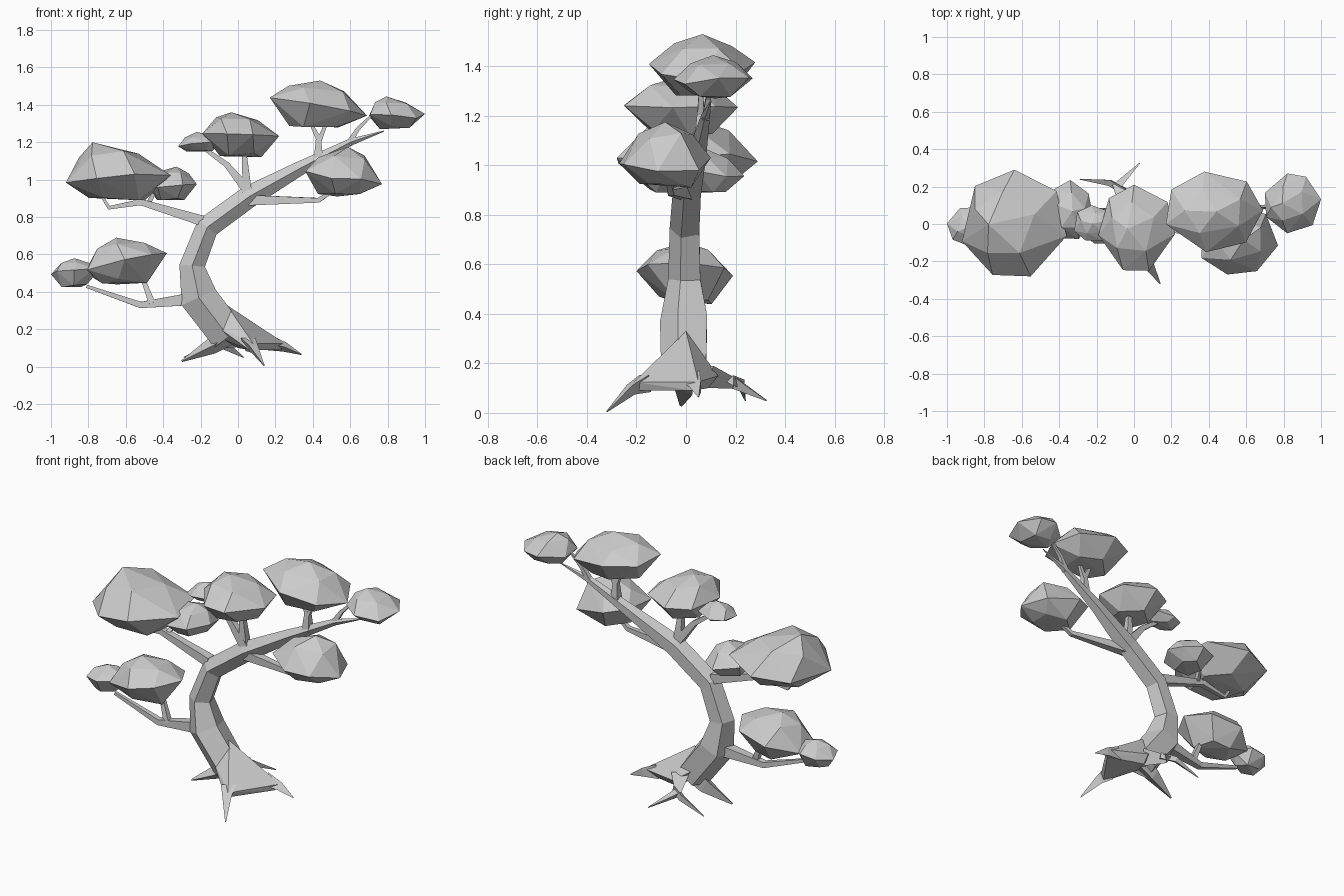
import bpy, bmesh, math, random
from mathutils import Vector

if "Cube" in bpy.data.objects:
    bpy.data.objects.remove(bpy.data.objects["Cube"], do_unlink=True)

# One plain grey for the whole tree
GREY = (0.6, 0.6, 0.6, 1)
mat = bpy.data.materials.new("plain_grey")
mat.use_nodes = True
mat.diffuse_color = GREY
mat.node_tree.nodes["Principled BSDF"].inputs["Base Color"].default_value = GREY


def finish(name, bm):
    bmesh.ops.recalc_face_normals(bm, faces=bm.faces)
    mesh = bpy.data.meshes.new(name)
    bm.to_mesh(mesh)
    bm.free()
    mesh.materials.append(mat)
    bpy.context.collection.objects.link(bpy.data.objects.new(name, mesh))


def hull(name, points):
    bm = bmesh.new()
    for p in points:
        bm.verts.new(p)
    res = bmesh.ops.convex_hull(bm, input=bm.verts)
    loose = {v for v in res["geom_interior"] + res["geom_unused"]
             if isinstance(v, bmesh.types.BMVert)}
    bmesh.ops.delete(bm, geom=list(loose), context="VERTS")
    finish(name, bm)


def limb(name, path, sides=4):
    """Tapered tube through (x, y, z, radius) stations."""
    pts = [Vector(p[:3]) for p in path]
    along = (pts[-1] - pts[0]).normalized()
    ref = Vector((0, 0, 1)) if abs(along.y) > 0.6 else Vector((0, 1, 0))
    bm = bmesh.new()
    rings = []
    for i, c in enumerate(pts):
        ahead = pts[min(i + 1, len(pts) - 1)] - c
        behind = c - pts[max(i - 1, 0)]
        t = (ahead.normalized() + behind.normalized()).normalized()
        u = (ref - t * ref.dot(t)).normalized()
        v = t.cross(u)
        ring = []
        for k in range(sides):
            a = math.tau * (k + 0.5) / sides
            ring.append(bm.verts.new(c + path[i][3] * (u * math.cos(a) + v * math.sin(a))))
        rings.append(ring)
    for a, b in zip(rings, rings[1:]):
        for k in range(sides):
            j = (k + 1) % sides
            bm.faces.new((a[k], a[j], b[j], b[k]))
    bm.faces.new(rings[0])
    bm.faces.new(rings[-1])
    finish(name, bm)


def foliage(name, xs, ys, zs, apex, left, right, seed):
    """Faceted clump: jittered rings inside a box, tilted waist, off-centre top."""
    rng = random.Random(seed)
    pts = [Vector((apex, 0.5, 1))]
    turn = rng.random()
    for count, size, kind in ((5, 0.30, "top"), (7, 0.5, "waist"), (5, 0.28, "base")):
        for k in range(count):
            a = math.tau * (k + turn + rng.uniform(-0.15, 0.15)) / count
            x, y = 0.5 + size * math.cos(a), 0.5 + size * math.sin(a)
            waist = left + (right - left) * x
            if kind == "top":
                x += (apex - 0.5) * 0.4
                z = waist + (1 - waist) * rng.uniform(0.6, 0.75)
            elif kind == "waist":
                z = waist + rng.uniform(-0.08, 0.08)
            else:
                z = rng.uniform(0, 0.12)
            pts.append(Vector((x, y, z)))
        turn += 0.5
    # Stretch the clump to fill its box exactly
    lo = [min(p[i] for p in pts) for i in range(3)]
    hi = [max(p[i] for p in pts) for i in range(3)]
    box = (xs, ys, zs)
    hull(name, [[box[i][0] + (p[i] - lo[i]) / (hi[i] - lo[i]) * (box[i][1] - box[i][0])
                 for i in range(3)] for p in pts])


# Trunk, bending left and then sweeping up to the right
limb("trunk", [(-0.05, 0, 0.16, 0.1), (-0.21, 0, 0.37, 0.105), (-0.245, 0, 0.54, 0.072),
               (-0.165, 0, 0.745, 0.066), (0.06, 0.01, 0.91, 0.062), (0.33, 0.05, 1.06, 0.04),
               (0.6, 0.08, 1.2, 0.02), (0.78, 0.1, 1.26, 0.003)], 5)

# Flared base and roots
hull("root_flare", [(-0.06, 0, 0.33), (-0.12, -0.07, 0.22), (-0.11, 0.07, 0.22), (-0.09, 0, 0.15),
                    (0.08, -0.21, 0.125), (0.06, -0.21, 0.09), (0.25, 0.05, 0.125),
                    (0.23, 0.03, 0.09), (0, 0.13, 0.15), (0, 0.09, 0.1)])
limb("front_root", [(0.05, -0.16, 0.13, 0.05), (0.08, -0.22, 0.1, 0.03), (0.14, -0.32, 0.005, 0.003)], 3)
limb("right_root", [(0.16, 0.03, 0.13, 0.05), (0.25, 0.045, 0.105, 0.03), (0.34, 0.05, 0.065, 0.003)], 3)
limb("left_root", [(-0.04, 0, 0.17, 0.06), (-0.14, 0, 0.11, 0.05), (-0.3, -0.02, 0.03, 0.006)], 3)
limb("back_root", [(-0.02, 0.08, 0.16, 0.06), (-0.09, 0.2, 0.125, 0.03), (0.03, 0.325, 0.05, 0.003)], 3)
limb("back_root_fork", [(-0.05, 0.18, 0.13, 0.025), (-0.13, 0.225, 0.115, 0.022),
                        (-0.29, 0.24, 0.05, 0.003)], 3)

# Branches and twigs
limb("low_branch", [(-0.27, 0, 0.36, 0.045), (-0.52, -0.02, 0.33, 0.024), (-0.81, -0.03, 0.43, 0.012)])
limb("low_twig", [(-0.46, -0.02, 0.34, 0.025), (-0.52, 0, 0.5, 0.014)])
limb("middle_branch", [(-0.19, 0, 0.78, 0.04), (-0.52, 0, 0.88, 0.024), (-0.69, 0, 0.85, 0.015),
                       (-0.74, 0, 0.93, 0.01)])
limb("middle_twig", [(-0.5, 0, 0.875, 0.02), (-0.58, 0.02, 0.93, 0.01)])
limb("middle_back_twig", [(-0.48, 0, 0.87, 0.018), (-0.45, 0.06, 0.93, 0.014), (-0.38, 0.08, 0.98, 0.008)])
limb("upper_branch", [(0.07, 0, 0.92, 0.04), (-0.06, 0, 1.08, 0.022), (-0.2, 0, 1.18, 0.012)])
limb("upper_twig", [(0.05, 0, 0.93, 0.035), (0.03, -0.01, 1.18, 0.015)])
limb("right_branch", [(0.05, 0, 0.89, 0.04), (0.43, -0.06, 0.89, 0.018), (0.57, -0.08, 0.98, 0.01)])
limb("crown_twig", [(0.43, 0.06, 1.11, 0.035), (0.43, 0.06, 1.22, 0.02), (0.38, 0.06, 1.32, 0.01)])
limb("crown_twig_fork", [(0.43, 0.06, 1.2, 0.02), (0.48, 0.06, 1.32, 0.01)])
limb("tip_twig", [(0.59, 0.08, 1.19, 0.022), (0.64, 0.09, 1.27, 0.015), (0.74, 0.1, 1.37, 0.006)])

# Foliage clumps: box in x, y, z, then top position and waist heights
for i, (name, *shape) in enumerate((
        ("big_left_foliage", (-0.92, -0.36), (-0.28, 0.29), (0.89, 1.2), 0.27, 0.33, 0.49),
        ("back_left_foliage", (-0.49, -0.22), (-0.08, 0.235), (0.89, 1.07), 0.6, 0.45, 0.45),
        ("low_foliage", (-0.82, -0.38), (-0.2, 0.19), (0.44, 0.69), 0.4, 0.33, 0.65),
        ("low_tip_foliage", (-1, -0.75), (-0.12, 0.09), (0.425, 0.58), 0.5, 0.5, 0.6),
        ("small_upper_foliage", (-0.32, -0.09), (-0.09, 0.1), (1.15, 1.255), 0.45, 0.25, 0.5),
        ("upper_foliage", (-0.19, 0.22), (-0.25, 0.21), (1.12, 1.36), 0.38, 0.55, 0.55),
        ("crown_foliage", (0.17, 0.69), (-0.15, 0.28), (1.28, 1.53), 0.53, 0.65, 0.33),
        ("tip_foliage", (0.7, 1), (-0.05, 0.27), (1.27, 1.445), 0.33, 0.42, 0.39),
        ("right_foliage", (0.36, 0.77), (-0.27, 0.1), (0.91, 1.175), 0.58, 0.5, 0.3))):
    foliage(name, *shape, i + 3)
